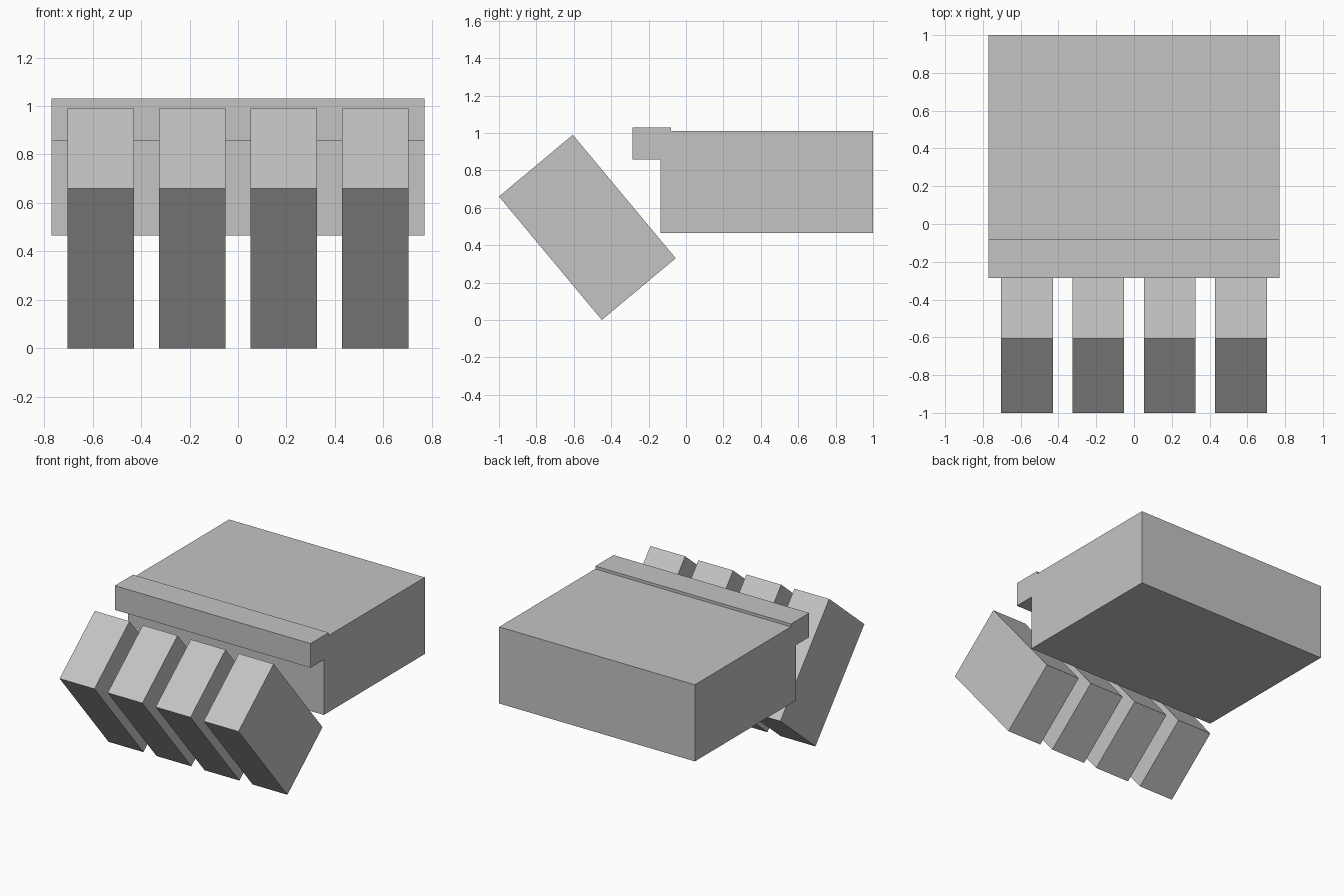
import bpy, bmesh

if "Cube" in bpy.data.objects:
    bpy.data.objects.remove(bpy.data.objects["Cube"])

grey = bpy.data.materials.new("light grey")
grey.diffuse_color = (0.55, 0.55, 0.55, 1)
grey.use_nodes = True
grey.node_tree.nodes["Principled BSDF"].inputs["Base Color"].default_value = grey.diffuse_color


def extrude_profile(name, profile, x0, x1):
    """Sweep a closed (y, z) outline along x into a solid."""
    bm = bmesh.new()
    face = bm.faces.new([bm.verts.new((x0, y, z)) for y, z in profile])
    new = bmesh.ops.extrude_face_region(bm, geom=[face])["geom"]
    verts = [v for v in new if isinstance(v, bmesh.types.BMVert)]
    bmesh.ops.translate(bm, verts=verts, vec=(x1 - x0, 0, 0))
    bmesh.ops.recalc_face_normals(bm, faces=bm.faces)
    mesh = bpy.data.meshes.new(name)
    bm.to_mesh(mesh)
    bm.free()
    mesh.materials.append(grey)
    obj = bpy.data.objects.new(name, mesh)
    bpy.context.collection.objects.link(obj)
    return obj


# Main block with the raised, overhanging front lip
extrude_profile("palm_block", [
    (1.0, 0.465), (1.0, 1.01), (-0.08, 1.01), (-0.08, 1.03),
    (-0.285, 1.03), (-0.285, 0.858), (-0.135, 0.858), (-0.135, 0.465),
], -0.77, 0.77)

# Four tilted blocks in a row in front
finger = [(-1.0, 0.66), (-0.605, 0.99), (-0.055, 0.33), (-0.45, 0.0)]
for i in range(4):
    x = (i - 1.5) * 0.378
    extrude_profile(f"finger_block_{i + 1}", finger, x - 0.137, x + 0.137)
